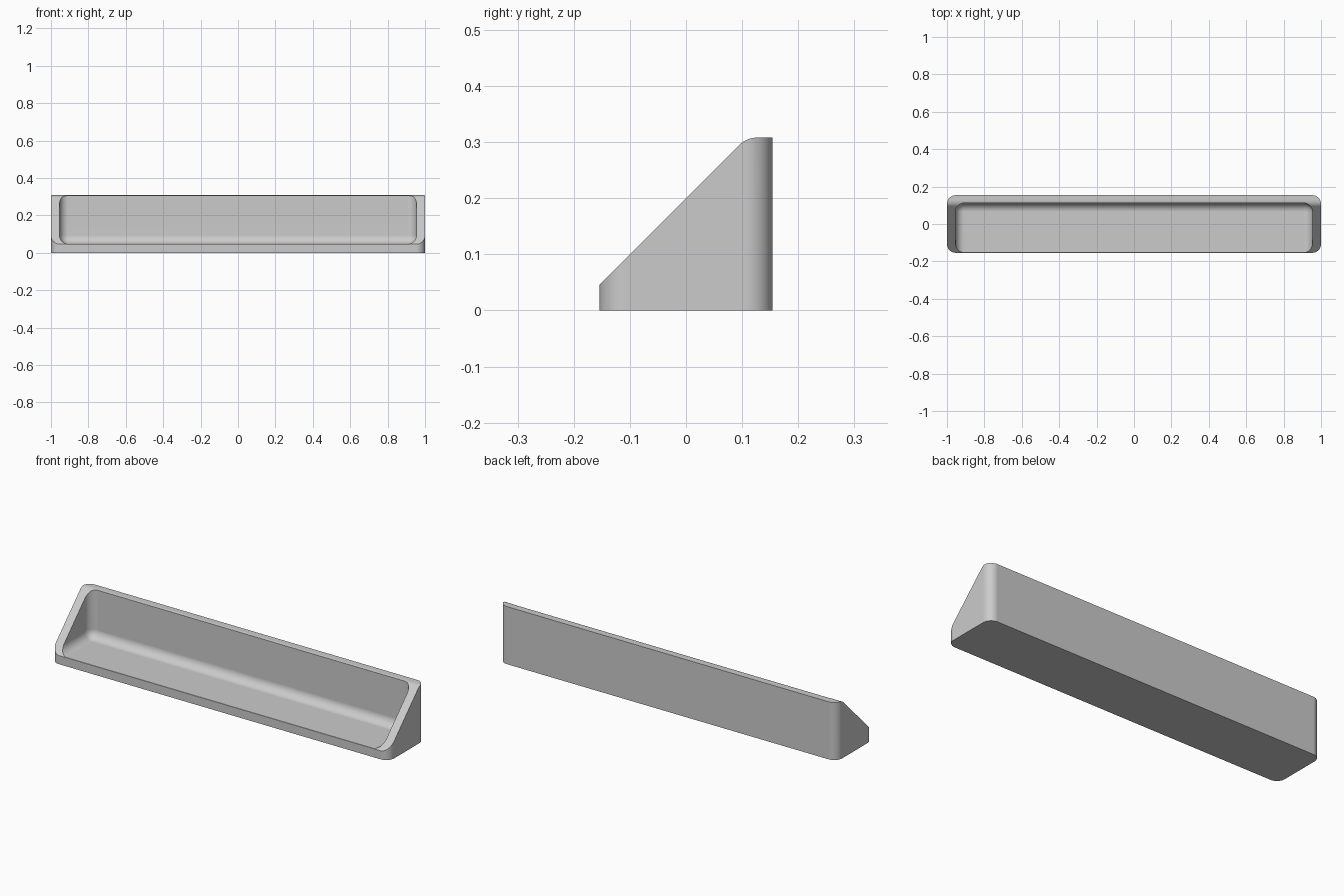
import bpy, bmesh, math

cube = bpy.data.objects.get("Cube")
if cube:
    bpy.data.objects.remove(cube, do_unlink=True)

LENGTH, DEPTH, HEIGHT = 2.0, 0.308, 0.308
WALL, RADIUS = 0.046, 0.047
BACK, TOP = DEPTH / 2, HEIGHT

grey = bpy.data.materials.new("plain grey")
grey.use_nodes = True
grey.diffuse_color = (0.6, 0.6, 0.6, 1)
grey.node_tree.nodes["Principled BSDF"].inputs["Base Color"].default_value = (0.6, 0.6, 0.6, 1)


def make_object(name, bm):
    bmesh.ops.recalc_face_normals(bm, faces=bm.faces)
    mesh = bpy.data.meshes.new(name)
    bm.to_mesh(mesh)
    bm.free()
    mesh.materials.append(grey)
    obj = bpy.data.objects.new(name, mesh)
    bpy.context.collection.objects.link(obj)
    return obj


def rounded_box(name, low, high, radius, vertical_only):
    bm = bmesh.new()
    bmesh.ops.create_cube(bm, size=1)
    for v in bm.verts:
        v.co = [a + (b - a) * (c + 0.5) for a, b, c in zip(low, high, v.co)]
    edges = [e for e in bm.edges if not vertical_only
             or abs(e.verts[0].co.z - e.verts[1].co.z) > 0.01]
    bmesh.ops.bevel(bm, geom=edges, offset=radius, segments=10, profile=0.5, affect='EDGES')
    return make_object(name, bm)


def slope_prism(name):
    # Side profile: 45 degree front, with a rounded blend into the flat top
    blend = 0.045
    slope = BACK - 0.108 + 0.154           # z = y + slope on the ramp
    turn_y = TOP - slope + blend * math.tan(math.pi / 8)
    points = [(0.3, -0.1), (0.3, TOP)]
    for i in range(9):
        a = math.pi / 2 + math.pi / 4 * i / 8
        points.append((turn_y + blend * math.cos(a), TOP - blend + blend * math.sin(a)))
    points += [(-slope - 0.1, -0.1)]
    bm = bmesh.new()
    face = bm.faces.new([bm.verts.new((-1.2, y, z)) for y, z in points])
    moved = bmesh.ops.extrude_face_region(bm, geom=[face])["geom"]
    bmesh.ops.translate(bm, vec=(2.4, 0, 0),
                        verts=[g for g in moved if isinstance(g, bmesh.types.BMVert)])
    return make_object(name, bm)


def cut(target, tool, operation):
    mod = target.modifiers.new(operation.title(), 'BOOLEAN')
    mod.operation, mod.solver, mod.object = operation, 'EXACT', tool
    bpy.ops.object.modifier_apply(modifier=mod.name)
    bpy.data.objects.remove(tool, do_unlink=True)


# Outer body with rounded upright corners
tray = rounded_box("tray", (-LENGTH / 2, -BACK, 0), (LENGTH / 2, BACK, TOP + 0.1), RADIUS, True)
bpy.ops.object.select_all(action='DESELECT')
bpy.context.view_layer.objects.active = tray
tray.select_set(True)

# Sloped front, then the scooped pocket open to the front and top
cut(tray, slope_prism("slope_cutter"), 'INTERSECT')
pocket = rounded_box("pocket_cutter", (WALL - 1, -0.6, WALL + 0.001),
                     (1 - WALL, BACK - WALL + 0.004, 0.7), RADIUS, False)
cut(tray, pocket, 'DIFFERENCE')

# Smooth fillets, crisp rims
bpy.ops.object.shade_smooth_by_angle(angle=math.radians(25))
normals = tray.modifiers.new("Weighted normals", 'WEIGHTED_NORMAL')
normals.keep_sharp = True
